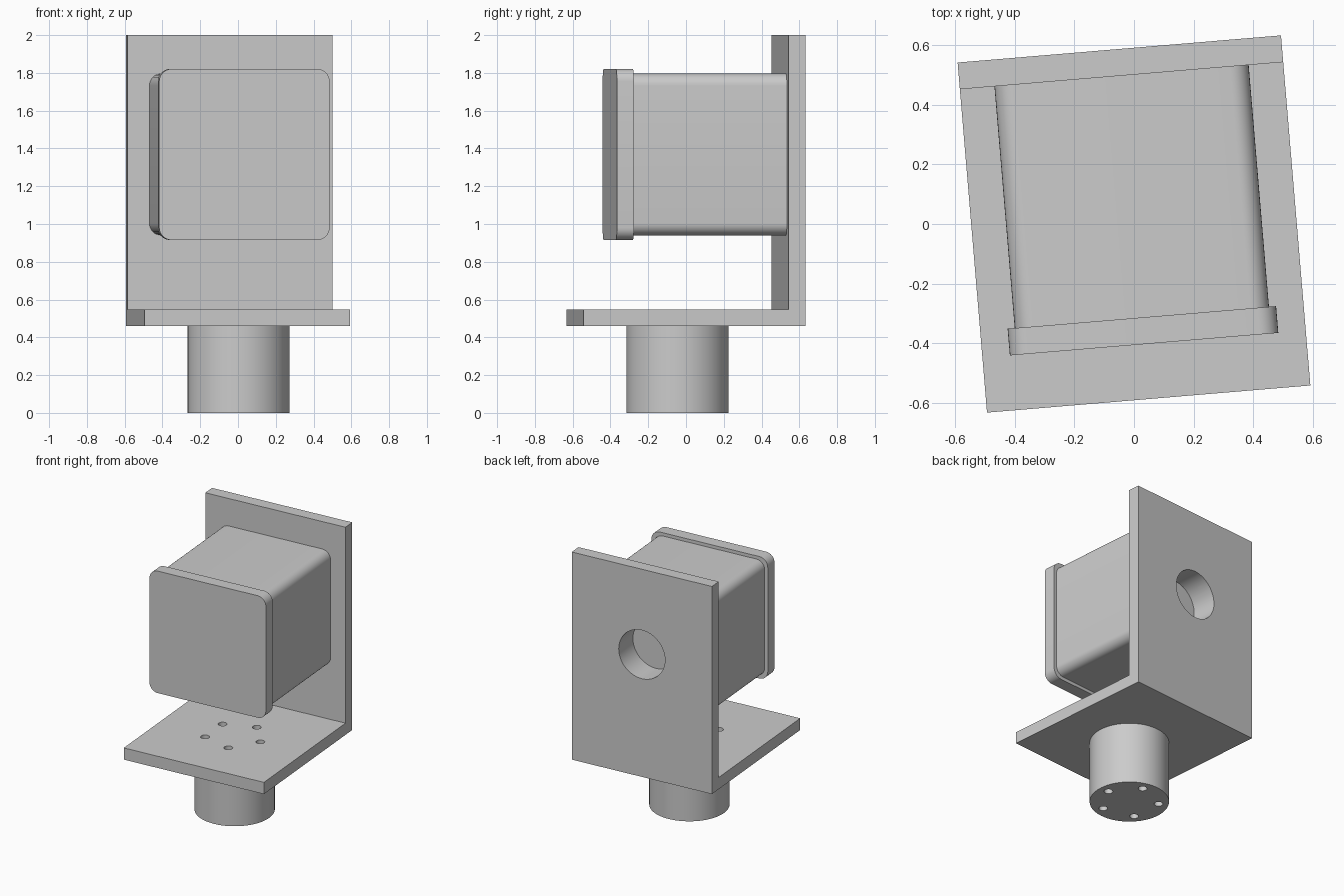
import bpy
import bmesh
from math import radians, cos, sin, pi
from mathutils import Matrix, Vector

cube = bpy.data.objects.get("Cube")
if cube:
    bpy.data.objects.remove(cube, do_unlink=True)

TURN = radians(4.8)        # the whole assembly is turned slightly about z
HEAD_Z = 1.368             # centre height of the housing
POST = Vector((0, -0.045, 0))

grey = bpy.data.materials.new("light_grey")
grey.use_nodes = True
grey.diffuse_color = (0.6, 0.6, 0.6, 1)
grey.node_tree.nodes["Principled BSDF"].inputs["Base Color"].default_value = (0.6, 0.6, 0.6, 1)


def finish(name, bm):
    """Turn a bmesh into a named, turned object."""
    bmesh.ops.recalc_face_normals(bm, faces=bm.faces)
    mesh = bpy.data.meshes.new(name)
    bm.to_mesh(mesh)
    bm.free()
    mesh.materials.append(grey)
    obj = bpy.data.objects.new(name, mesh)
    obj.rotation_euler.z = TURN
    bpy.context.collection.objects.link(obj)
    return obj


def prism(name, points, offset):
    """Extrude a closed outline along an offset vector."""
    bm = bmesh.new()
    face = bm.faces.new([bm.verts.new(p) for p in points])
    new = bmesh.ops.extrude_face_region(bm, geom=[face])["geom"]
    verts = [v for v in new if isinstance(v, bmesh.types.BMVert)]
    bmesh.ops.translate(bm, verts=verts, vec=offset)
    return finish(name, bm)


def rounded_block(name, size, radius, y0, y1):
    """Square block along y with rounded long edges."""
    pts, inner = [], size / 2 - radius
    for q, (sx, sz) in enumerate([(1, 1), (-1, 1), (-1, -1), (1, -1)]):
        for i in range(9):
            a = (q + i / 8) * pi / 2
            pts.append((sx * inner + radius * cos(a), y0,
                        HEAD_Z + sz * inner + radius * sin(a)))
    return prism(name, pts, (0, y1 - y0, 0))


def cylinders(name, radius, depth, centres, tilt=0, sides=32):
    bm = bmesh.new()
    for c in centres:
        bmesh.ops.create_cone(bm, cap_ends=True, segments=sides, radius1=radius,
                              radius2=radius, depth=depth,
                              matrix=Matrix.Translation(c) @ Matrix.Rotation(tilt, 4, 'X'))
    return finish(name, bm)


def cut(obj, cutter):
    mod = obj.modifiers.new("cut", 'BOOLEAN')
    mod.operation = 'DIFFERENCE'
    mod.solver = 'EXACT'
    mod.object = cutter
    bpy.context.view_layer.objects.active = obj
    bpy.ops.object.modifier_apply(modifier=mod.name)


# L-shaped bracket: floor plate and upright back plate in one piece
W = 1.09
outline = [(-0.59, 0.46), (0.59, 0.46), (0.59, 2), (0.5, 2), (0.5, 0.547), (-0.59, 0.547)]
bracket = prism("bracket", [(-W / 2, y, z) for y, z in outline], (W, 0, 0))

# Round mounting post under the floor plate
post = cylinders("mounting_post", 0.27, 0.46, [POST + Vector((0, 0, 0.23))], sides=64)

# Housing and its slightly wider front cover
housing = rounded_block("housing", 0.857, 0.065, -0.315, 0.5)
cover = rounded_block("front_cover", 0.905, 0.065, -0.405, -0.315)

# Five bolt holes on a circle, through floor plate and post
spots = [POST + Vector((0.2 * cos(i * 2 * pi / 5), 0.2 * sin(i * 2 * pi / 5), 0.3)) for i in range(5)]
bolt_cutter = cylinders("bolt_hole_cutter", 0.03, 1, spots, sides=24)
# Round rear opening, through the back plate and a little into the housing
rear_cutter = cylinders("rear_hole_cutter", 0.18, 0.3, [Vector((0, 0.55, HEAD_Z))], pi / 2, 48)

bpy.context.view_layer.update()
for obj, cutter in [(bracket, bolt_cutter), (bracket, rear_cutter),
                    (post, bolt_cutter), (housing, rear_cutter)]:
    cut(obj, cutter)
for cutter in (bolt_cutter, rear_cutter):
    bpy.data.objects.remove(cutter, do_unlink=True)

# Smooth the curved walls, keep hard edges crisp
for obj in (bracket, post, housing, cover):
    bpy.ops.object.select_all(action='DESELECT')
    obj.select_set(True)
    bpy.context.view_layer.objects.active = obj
    bpy.ops.object.shade_smooth_by_angle(angle=radians(30))
